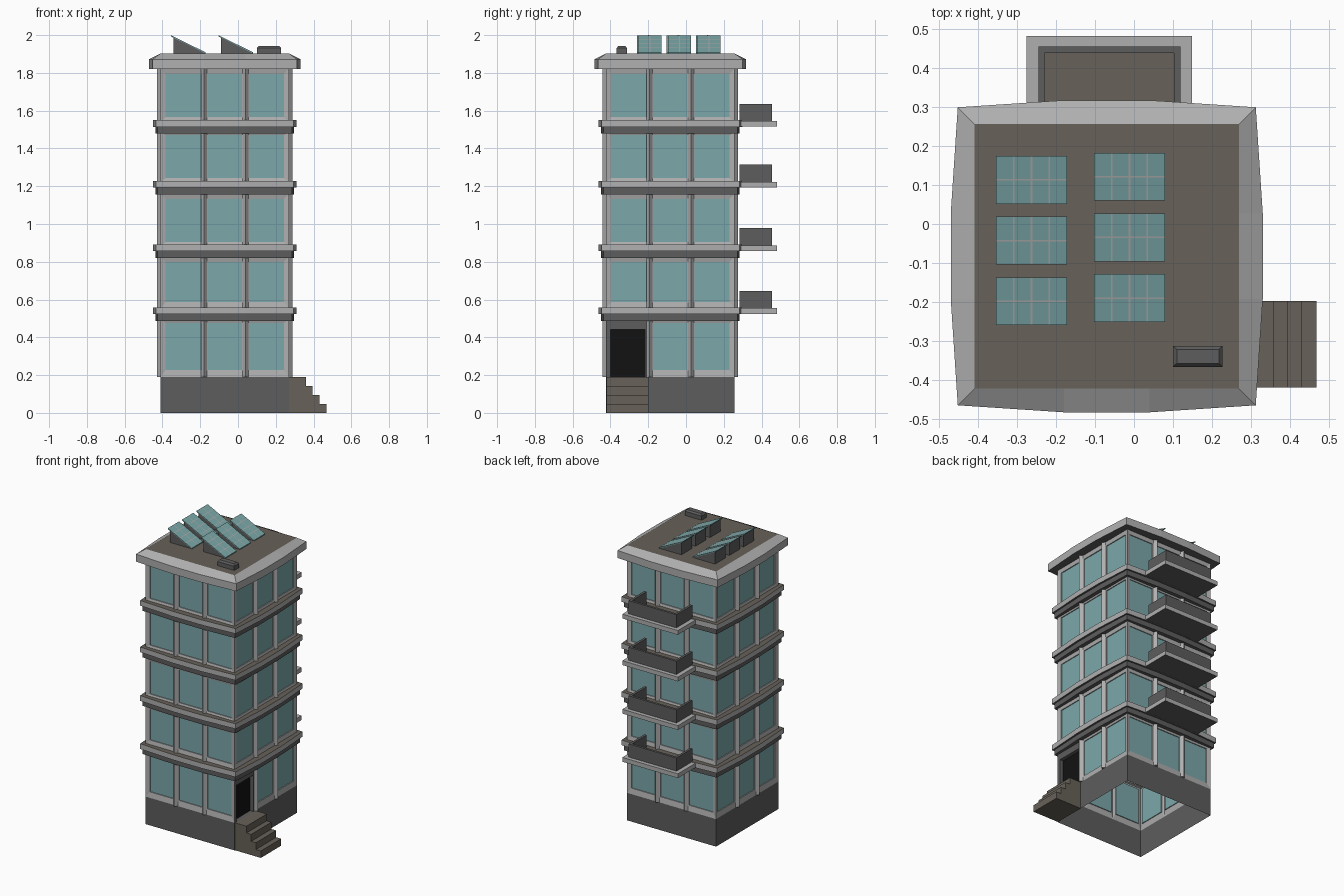
import bpy, bmesh
from mathutils import Vector

if "Cube" in bpy.data.objects:
    bpy.data.objects.remove(bpy.data.objects["Cube"])

CX, CY, H = -0.07, -0.083, 0.34      # tower centre and half width


def mat(name, r, g, b):
    m = bpy.data.materials.new(name)
    m.diffuse_color = (r, g, b, 1)
    m.use_nodes = True
    m.node_tree.nodes["Principled BSDF"].inputs["Base Color"].default_value = m.diffuse_color
    return m


LIGHT = mat("light_grey", .43, .43, .43)
DARK = mat("dark_grey", .11, .11, .11)
BROWN = mat("brown_grey", .135, .12, .098)
GLASS = mat("glass", .2, .39, .4)
BLACK = mat("black", .006, .006, .006)


def build(name, verts, faces, mats, idx=None, fix=False):
    me = bpy.data.meshes.new(name)
    me.from_pydata([tuple(v) for v in verts], [], faces)
    for m in mats:
        me.materials.append(m)
    if idx:
        for p, i in zip(me.polygons, idx):
            p.material_index = i
    if fix:
        bm = bmesh.new()
        bm.from_mesh(me)
        bmesh.ops.recalc_face_normals(bm, faces=bm.faces)
        bm.to_mesh(me)
        bm.free()
    ob = bpy.data.objects.new(name, me)
    bpy.context.collection.objects.link(ob)
    return ob


def side(k, u, d, z):
    """Point on wall k (0 front, 1 right, 2 back, 3 left), d outward."""
    x, y = u, -H - d
    for _ in range(k):
        x, y = -y, x
    return (CX + x, CY + y, z)


def loft(name, levels, mats, idx, cap=None):
    """Stack of square outlines with bowed sides: levels are (half, bow, z)."""
    verts, faces, mi = [], [], []
    for h, b, z in levels:
        for k in range(4):
            verts += [side(k, -h, h - H, z), side(k, -.11, h + b - H, z),
                      side(k, .11, h + b - H, z)]
    for l in range(len(levels) - 1):
        for i in range(12):
            j = (i + 1) % 12
            a = l * 12
            faces.append((a + i, a + j, a + 12 + j, a + 12 + i))
            mi.append(idx[l])
    if cap is not None:
        n = len(verts)
        faces.append(tuple(range(n - 12, n)))
        mi.append(cap)
    return build(name, verts, faces, mats, mi)


def prism(name, profile, y0, y1, m):
    """Extrude an x-z profile along y."""
    n = len(profile)
    verts = [(x, y0, z) for x, z in profile] + [(x, y1, z) for x, z in profile]
    faces = [tuple(range(n)), tuple(range(2 * n - 1, n - 1, -1))]
    faces += [(i, (i + 1) % n, n + (i + 1) % n, n + i) for i in range(n)]
    return build(name, verts, faces, [m], fix=True)


def box(name, x0, x1, y0, y1, z0, z1, m):
    return prism(name, [(x0, z0), (x1, z0), (x1, z1), (x0, z1)], y0, y1, m)


def opening(name, k, outer, inner, d1, d2, mats):
    """Wall cell with frame, reveal and a recessed pane."""
    verts, faces = [], []
    for (u0, u1, z0, z1), d in ((outer, 0), (inner, d1), (inner, d2)):
        verts += [side(k, u0, d, z0), side(k, u1, d, z0),
                  side(k, u1, d, z1), side(k, u0, d, z1)]
    for a in (0, 4):
        for i in range(4):
            j = (i + 1) % 4
            faces.append((a + i, a + j, a + 4 + j, a + 4 + i))
    faces.append((8, 9, 10, 11))
    return build(name, verts, faces, mats, [0] * 8 + [1])


# plinth, open underneath
loft("plinth", [(H, 0, 0), (H, 0, .19)], [DARK], [0])

# floors of windows: wall bottom, glass bottom, glass top, wall top
FLOORS = [(.19, .228, .476, .495), (.555, .587, .80, .825),
          (.885, .905, 1.132, 1.16), (1.222, 1.243, 1.47, 1.485),
          (1.54, 1.566, 1.794, 1.825)]
CELLS = [(-.34, -.11, -.313, -.127), (-.11, .11, -.091, .091),
         (.11, .34, .127, .313)]
for f, (z0, g0, g1, z1) in enumerate(FLOORS):
    for k in range(4):
        for c, (u0, u1, a0, a1) in enumerate(CELLS):
            if f == 0 and k == 1 and c == 0:
                opening("door", k, (u0, u1, z0, z1), (-.317, -.134, z0, .442),
                        0, -.025, [DARK, BLACK])
            else:
                opening(f"window_{f}_{k}_{c}", k, (u0, u1, z0, z1),
                        (a0, a1, g0, g1), -.006, -.012, [LIGHT, GLASS])
        # wedge-shaped mullions between windows
        for c, u in enumerate((-.11, .11)):
            v = []
            for z in (z0, z1):
                v += [side(k, u - .016, 0, z), side(k, u, .018, z),
                      side(k, u + .016, 0, z)]
            build(f"mullion_{f}_{k}_{c}", v,
                  [(0, 1, 4, 3), (1, 2, 5, 4), (2, 1, 0), (3, 4, 5)], [LIGHT])

# stepped ledges between floors, with a balcony at the back of each
for n, z in enumerate((.487, .82, 1.156, 1.478)):
    loft(f"ledge_{n}", [(H, 0, z), (.355, .012, z), (.355, .012, z + .036),
                        (.365, .016, z + .036), (.365, .016, z + .072),
                        (H, 0, z + .072)],
         [DARK, LIGHT, BROWN], [0, 0, 0, 1, 2])
    b = z + .037
    slab = box(f"balcony_slab_{n}", -.276, .149, .27, .483, b, b + .03, LIGHT)
    slab.data.materials.append(DARK)
    for p in slab.data.polygons:
        if p.normal.z < -.5:
            p.material_index = 1
    t = b + .03
    box(f"balcony_floor_{n}", -.235, .11, .27, .445, t - .01, t + .002, BROWN)
    # U-shaped parapet
    out = [(-.246, .283), (-.246, .456), (.12, .456), (.12, .283)]
    inn = [(-.23, .283), (-.23, .44), (.103, .44), (.103, .283)]
    v = [(x, y, h) for h in (t, t + .091) for x, y in out + inn]
    fs = []
    for i in range(3):
        o, q = i, 4 + i
        fs += [(o, o + 1, o + 9, o + 8), (q, q + 1, q + 9, q + 8),
               (o + 8, o + 9, q + 9, q + 8), (o, o + 1, q + 1, q)]
    fs += [(0, 4, 12, 8), (3, 7, 15, 11)]
    build(f"balcony_parapet_{n}", v, fs, [DARK], fix=True)

# roof with sloping rim
loft("roof", [(H, 0, 1.82), (.383, .018, 1.82), (.383, .018, 1.872),
              (H, 0, 1.903)], [DARK, LIGHT, BROWN], [0, 1, 1], cap=2)

# entrance steps
prism("entrance_steps", [(.27, 0), (.469, 0), (.469, .048), (.431, .048),
                         (.431, .095), (.395, .095), (.395, .143), (.359, .143),
                         (.359, .19), (.27, .19)], -.42, -.198, BROWN)

# solar panels on wedge stands
for col, (x0, y0) in enumerate(((-.355, -.26), (-.103, -.252))):
    for row in range(3):
        n = f"{col}_{row}"
        y = y0 + row * .156
        x1, y1 = x0 + .183, y + .123
        top, low = 2.0, 1.91

        def zs(x, off=0):
            return top + (low - top) * (x - x0) / (x1 - x0) + off

        prism(f"solar_stand_{n}", [(x0 + .013, 1.9), (x1 - .004, 1.9),
              (x1 - .004, zs(x1, -.005)), (x0 + .013, zs(x0 + .013, -.005))],
              y + .004, y1 - .004, DARK)
        prism(f"solar_panel_{n}", [(x0, top - .007), (x1, low - .007),
              (x1, low - .001), (x0, top - .001)], y, y1, GLASS)
        # grid lines on the panel
        bars = [(x0 + .183 * i / 4 - .002, x0 + .183 * i / 4 + .002, y, y1)
                for i in (1, 2, 3)]
        bars.append((x0, x1, (y + y1) / 2 - .002, (y + y1) / 2 + .002))
        v = [p for a, b, c, d in bars for p in
             ((a, c, zs(a)), (b, c, zs(b)), (b, d, zs(b)), (a, d, zs(a)))]
        build(f"solar_grid_{n}", v,
              [tuple(range(i * 4, i * 4 + 4)) for i in range(4)], [LIGHT])

# roof vent with chamfered top
vx, vy = (.164, -.34)
v = [(vx + sx * w, vy + sy * d, z)
     for w, d, z in ((.064, .027, 1.9), (.064, .027, 1.932), (.054, .018, 1.943))
     for sx, sy in ((-1, -1), (1, -1), (1, 1), (-1, 1))]
fs = [(a + i, a + (i + 1) % 4, a + 4 + (i + 1) % 4, a + 4 + i)
      for a in (0, 4) for i in range(4)] + [(8, 9, 10, 11)]
build("roof_vent", v, fs, [DARK])
